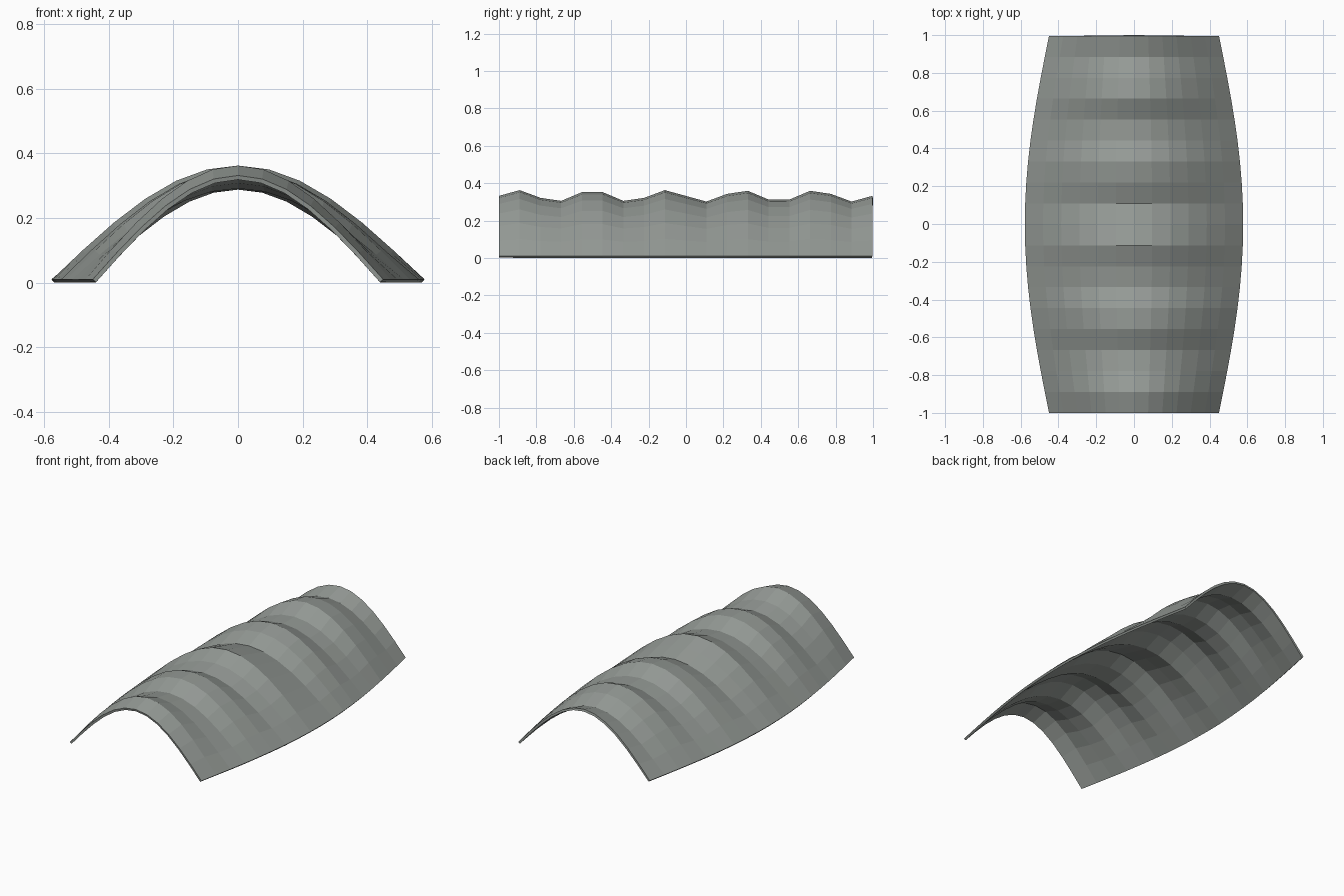
import bpy, bmesh
from math import sin, cos, pi

if "Cube" in bpy.data.objects:
    bpy.data.objects.remove(bpy.data.objects["Cube"])

ACROSS, ALONG = 12, 18      # faces across the arch and along its length
BASE, RISE, RIPPLE = 0.010, 0.322, 0.031
THICKNESS = 0.0135


def arch_point(i, j):
    t = j / ALONG
    u = 2 * i / ACROSS - 1
    half_width = 0.45 + 0.128 * sin(pi * t)          # barrel-shaped plan
    height = RISE + RIPPLE * sin(2 * pi * 5 * t)     # five ripples
    return (u * half_width, -1.0 + 1.996 * t, BASE + height * cos(u * pi / 2))


# Rippled arched sheet
bm = bmesh.new()
rows = [[bm.verts.new(arch_point(i, j)) for i in range(ACROSS + 1)]
        for j in range(ALONG + 1)]
for j in range(ALONG):
    for i in range(ACROSS):
        bm.faces.new((rows[j][i], rows[j][i + 1],
                      rows[j + 1][i + 1], rows[j + 1][i]))
bm.normal_update()
mesh = bpy.data.meshes.new("arched_shell")
bm.to_mesh(mesh)
bm.free()
shell = bpy.data.objects.new("arched_shell", mesh)
bpy.context.collection.objects.link(shell)

# Dark grey-green sheet colour
sheet = bpy.data.materials.new("dark_sheet")
sheet.diffuse_color = (0.30, 0.325, 0.305, 1)
sheet.use_nodes = True
sheet.node_tree.nodes["Principled BSDF"].inputs["Base Color"].default_value = sheet.diffuse_color
mesh.materials.append(sheet)

# Thin wall, grown inwards
wall = shell.modifiers.new("wall", 'SOLIDIFY')
wall.thickness = THICKNESS
wall.offset = -1
